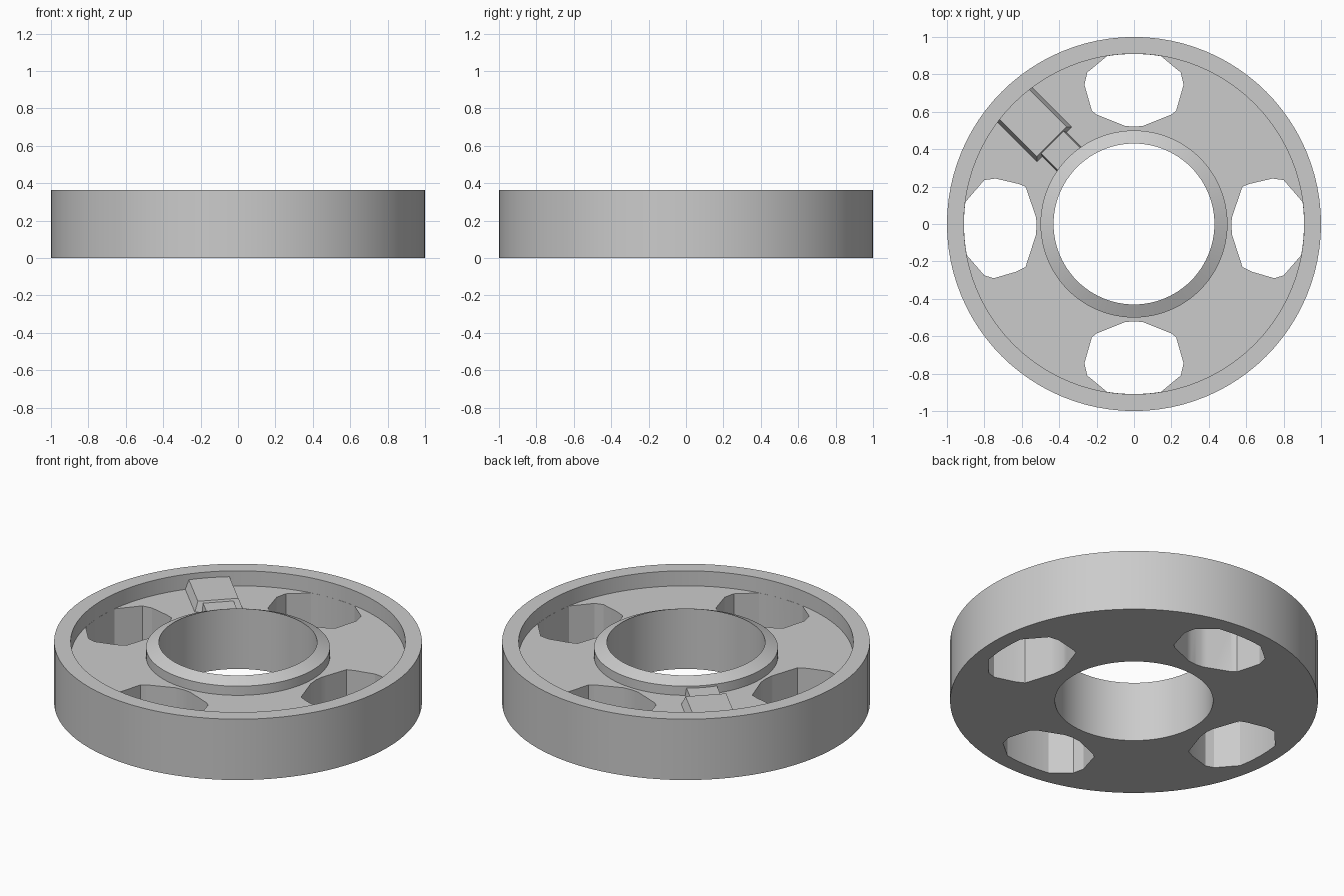
import bpy, bmesh, math
from mathutils import Vector, Matrix

cube = bpy.data.objects.get("Cube")
if cube:
    bpy.data.objects.remove(cube)

grey = bpy.data.materials.new("plain_grey")
grey.use_nodes = True
colour = (0.6, 0.6, 0.6, 1)
grey.diffuse_color = colour
grey.node_tree.nodes["Principled BSDF"].inputs["Base Color"].default_value = colour

SEGMENTS = 96
WEB_TOP = 0.275
RIM_INNER = 0.91


def add_object(name, bm):
    bmesh.ops.recalc_face_normals(bm, faces=bm.faces)
    mesh = bpy.data.meshes.new(name)
    bm.to_mesh(mesh)
    bm.free()
    mesh.materials.append(grey)
    obj = bpy.data.objects.new(name, mesh)
    bpy.context.collection.objects.link(obj)
    return obj


def lathe(name, profile):
    """Revolve a closed (radius, z) profile about the z axis."""
    bm = bmesh.new()
    rings = []
    for i in range(SEGMENTS):
        a = math.tau * i / SEGMENTS
        rings.append([bm.verts.new((r * math.cos(a), r * math.sin(a), z)) for r, z in profile])
    n = len(profile)
    for i in range(SEGMENTS):
        a, b = rings[i], rings[(i + 1) % SEGMENTS]
        for j in range(n):
            k = (j + 1) % n
            bm.faces.new((a[j], b[j], b[k], a[k]))
    return add_object(name, bm)


def prism(name, outline, z0, z1):
    bm = bmesh.new()
    base = bm.faces.new([bm.verts.new((x, y, z0)) for x, y in outline])
    top = bmesh.ops.extrude_face_region(bm, geom=[base])["geom"]
    verts = [g for g in top if isinstance(g, bmesh.types.BMVert)]
    bmesh.ops.translate(bm, verts=verts, vec=(0, 0, z1 - z0))
    return add_object(name, bm)


def rim_arc(start, end, steps=8):
    """Points along the inside of the rim, angles in radians."""
    r = RIM_INNER - 0.001
    angles = [start + (end - start) * i / steps for i in range(steps + 1)]
    return [(r * math.cos(a), r * math.sin(a)) for a in angles]


# Wheel body: rim, recessed web and hub with a sloping top
wheel = lathe("wheel_body", [
    (0.43, 0), (1, 0), (1, 0.365), (RIM_INNER, 0.365), (RIM_INNER, WEB_TOP),
    (0.5, WEB_TOP), (0.5, 0.33), (0.43, 0.362)])

# Window outlines: one for the sides, one for front and back
side = [(0.895, -0.16), (0.8, -0.275), (0.75, -0.29), (0.63, -0.255), (0.58, -0.23),
        (0.525, -0.06), (0.52, 0), (0.525, 0.04), (0.58, 0.2), (0.62, 0.215),
        (0.74, 0.243), (0.8, 0.235)]
side = side[1:] + rim_arc(0.13, -0.185)
half = [(0.25, 0.81), (0.265, 0.745), (0.225, 0.605), (0.2, 0.585), (0.05, 0.525)]
back = half + [(0, 0.52)] + [(-x, y) for x, y in reversed(half)]
back += rim_arc(math.pi / 2 + 0.16, math.pi / 2 - 0.16)

windows = {
    "left_window": side,
    "right_window": [(-x, y) for x, y in side],
    "back_window": back,
    "front_window": [(x, -y) for x, y in back],
}
cutters = []
for name, outline in windows.items():
    cutter = prism(name + "_cutter", outline, -0.1, 0.5)
    cutter.hide_render = True
    cutters.append(cutter)
    mod = wheel.modifiers.new(name, "BOOLEAN")
    mod.operation = "DIFFERENCE"
    mod.solver = "EXACT"
    mod.object = cutter

# Bake the window cuts and drop the cutters
depsgraph = bpy.context.evaluated_depsgraph_get()
cut_mesh = bpy.data.meshes.new_from_object(wheel.evaluated_get(depsgraph))
wheel.modifiers.clear()
wheel.data = cut_mesh
for cutter in cutters:
    bpy.data.objects.remove(cutter)
for poly in cut_mesh.polygons:
    poly.use_smooth = True
cut_mesh.set_sharp_from_angle(angle=math.radians(20))


def tapered_block(name, near, far, half_width, top, bevel, near_bevel):
    """Block lying along the diagonal, with sides sloping in towards the top."""
    bm = bmesh.new()
    bmesh.ops.create_cube(bm, size=2)
    turn = Matrix.Rotation(math.radians(135), 4, "Z")
    for v in bm.verts:
        upper = v.co.z > 0
        x = far if v.co.x > 0 else near + (near_bevel if upper else 0)
        y = v.co.y * (half_width - (bevel if upper else 0))
        v.co = turn @ Vector((x, y, top if upper else WEB_TOP - 0.005))
    return add_object(name, bm)


# Raised block against the rim and the small step joining it to the hub
tapered_block("raised_block", 0.6, 0.93, 0.134, 0.33, 0.022, 0.022)
tapered_block("block_step", 0.48, 0.63, 0.092, 0.318, 0.008, 0)
